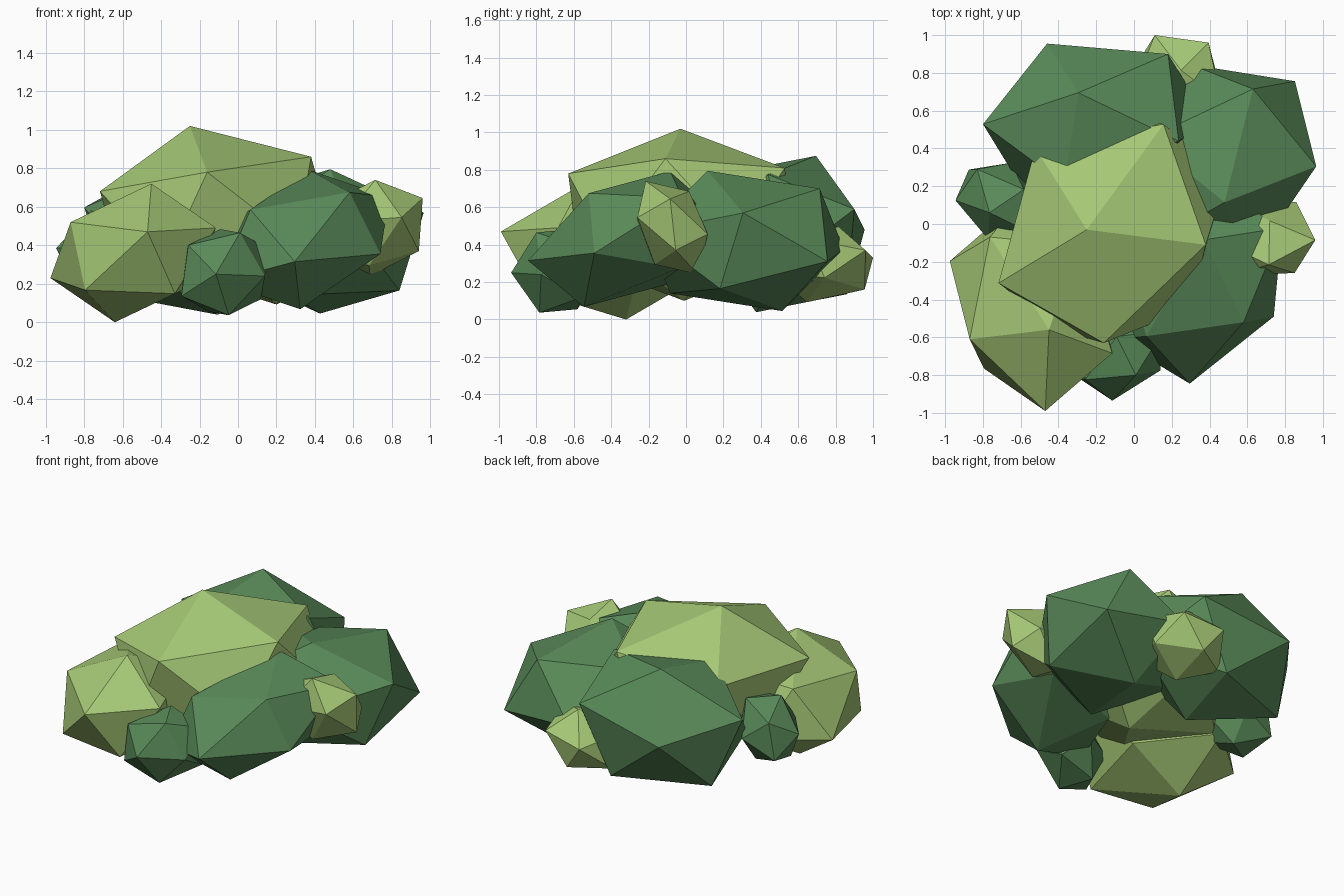
import bpy, bmesh
from mathutils import Matrix, Vector

if "Cube" in bpy.data.objects:
    bpy.data.objects.remove(bpy.data.objects["Cube"])


def material(name, rgb):
    m = bpy.data.materials.new(name)
    m.diffuse_color = (*rgb, 1.0)
    m.use_nodes = True
    m.node_tree.nodes["Principled BSDF"].inputs["Base Color"].default_value = m.diffuse_color
    return m


light = material("light leaf green", (0.38, 0.58, 0.18))
dark = material("dark leaf green", (0.10, 0.255, 0.10))


def clump(name, mat, centre, *corners):
    """Stretched 20-sided leaf clump, set by its centre and the corners of one face."""
    bm = bmesh.new()
    bmesh.ops.create_icosphere(bm, subdivisions=1, radius=1.0)
    bm.faces.ensure_lookup_table()
    c = Vector(centre)
    src = Matrix([v.co for v in bm.faces[0].verts]).transposed()
    dst = Matrix([Vector(p) - c for p in corners]).transposed()
    stretch = dst @ src.inverted()
    for v in bm.verts:
        v.co = stretch @ v.co
    bmesh.ops.recalc_face_normals(bm, faces=bm.faces)
    mesh = bpy.data.meshes.new(name)
    bm.to_mesh(mesh)
    bm.free()
    mesh.materials.append(mat)
    ob = bpy.data.objects.new(name, mesh)
    ob.location = c
    bpy.context.collection.objects.link(ob)


# Large clumps
clump("top_clump", light, (-0.11, -0.02, 0.56),
      (-0.25, -0.03, 1.02), (0.38, -0.11, 0.86), (-0.16, -0.63, 0.78))
clump("front_left_clump", light, (-0.545, -0.44, 0.36),
      (-0.45, -0.56, 0.72), (-0.87, -0.61, 0.52), (-0.47, -0.99, 0.47))
clump("front_right_clump", dark, (0.345, -0.315, 0.43),
      (0.58, -0.52, 0.675), (0.295, -0.845, 0.315), (0.74, -0.49, 0.355))
clump("back_right_clump", dark, (0.453, 0.315, 0.42),
      (0.48, 0.115, 0.795), (0.63, 0.715, 0.70), (0.965, 0.305, 0.57))
clump("back_left_clump", dark, (-0.20, 0.535, 0.457),
      (-0.295, 0.695, 0.875), (0.18, 0.90, 0.59), (-0.46, 0.955, 0.48))

# Small clumps tucked between the large ones
clump("small_front_clump", dark, (-0.07, -0.69, 0.26),
      (-0.115, -0.935, 0.25), (0.01, -0.80, 0.465), (0.14, -0.775, 0.24))
clump("small_left_clump", dark, (-0.71, 0.12, 0.37),
      (-0.945, 0.125, 0.385), (-0.765, 0.06, 0.58), (-0.83, 0.29, 0.49))
clump("small_right_clump", light, (0.70, -0.075, 0.49),
      (0.96, -0.085, 0.645), (0.94, -0.055, 0.37), (0.85, -0.26, 0.545))
clump("small_back_clump", light, (0.225, 0.73, 0.295),
      (0.11, 1.0, 0.33), (0.395, 0.96, 0.37), (0.235, 0.955, 0.16))
